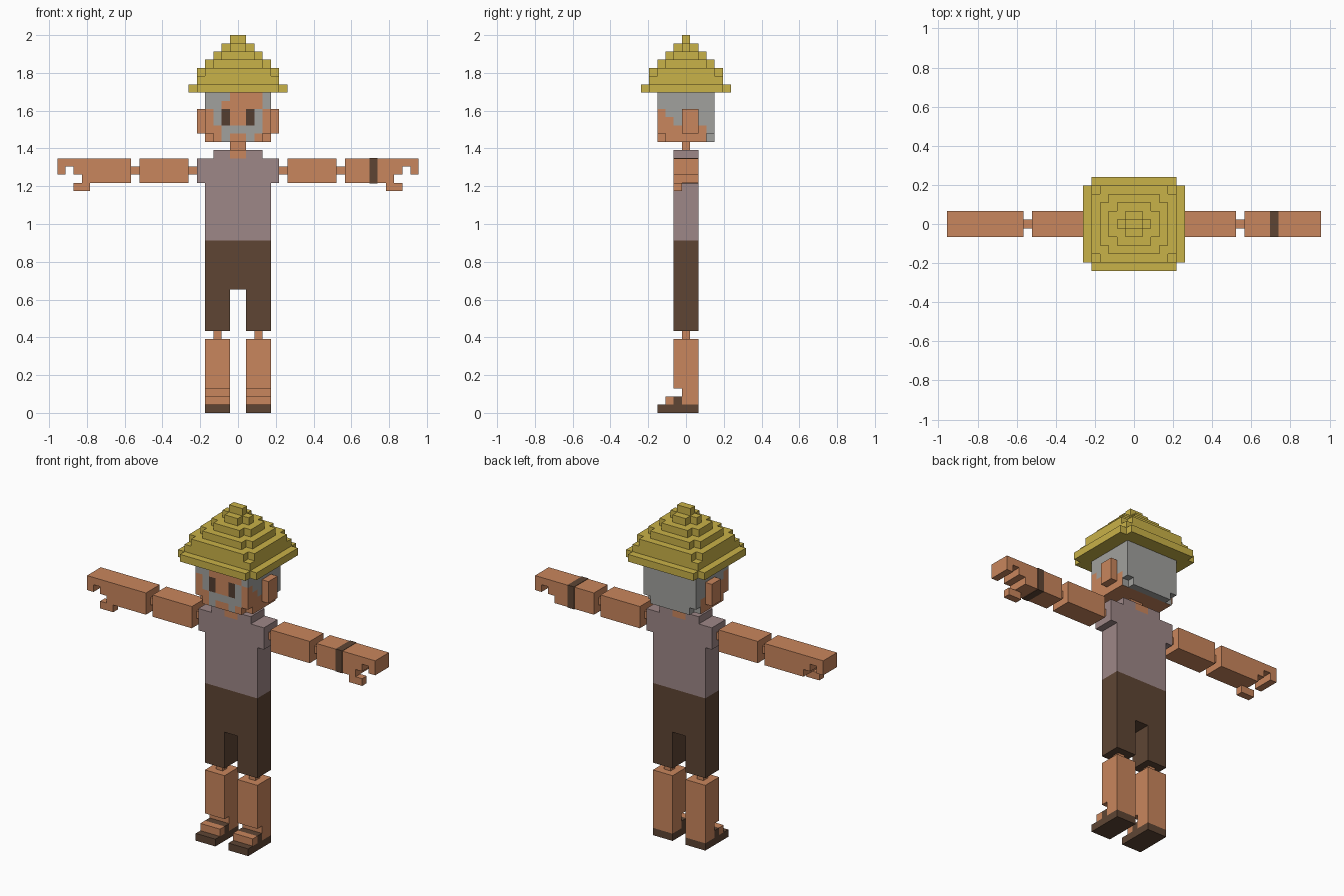
import bpy
import bmesh

if "Cube" in bpy.data.objects:
    bpy.data.objects.remove(bpy.data.objects["Cube"])

U = 2 / 46  # size of one block


def material(name, rgb):
    linear = [((c / 255 + 0.055) / 1.055) ** 2.4 for c in rgb]
    mat = bpy.data.materials.new(name)
    mat.use_nodes = True
    mat.diffuse_color = (*linear, 1)
    bsdf = mat.node_tree.nodes["Principled BSDF"]
    bsdf.inputs["Base Color"].default_value = (*linear, 1)
    bsdf.inputs["Roughness"].default_value = 0.9
    return mat


SKIN = material("warm skin", (201, 134, 93))
HAIR = material("grey hair", (161, 161, 158))
SHIRT = material("dusty mauve cloth", (158, 135, 135))
BROWN = material("dark brown leather", (94, 69, 52))
DARK = material("eye brown", (84, 61, 48))
STRAW = material("yellow straw", (201, 178, 72))


def finish(name, bm, mats):
    bmesh.ops.recalc_face_normals(bm, faces=bm.faces)
    mesh = bpy.data.meshes.new(name)
    bm.to_mesh(mesh)
    bm.free()
    for mat in mats:
        mesh.materials.append(mat)
    obj = bpy.data.objects.new(name, mesh)
    bpy.context.collection.objects.link(obj)
    return obj


def prism(name, mat, outline, axis, lo, hi, side=1):
    """Extrude a flat outline (in blocks) along an axis; side=-1 flips x."""
    place = {"x": lambda a, b, d: (d, a, b),
             "y": lambda a, b, d: (a, d, b),
             "z": lambda a, b, d: (a, b, d)}[axis]
    bm = bmesh.new()
    rings = []
    for depth in (lo, hi):
        ring = []
        for a, b in outline:
            x, y, z = place(a, b, depth)
            ring.append(bm.verts.new((x * side * U, y * U, z * U)))
        rings.append(ring)
        bm.faces.new(ring)
    low, high = rings
    for i in range(len(low)):
        j = (i + 1) % len(low)
        bm.faces.new((low[i], low[j], high[j], high[i]))
    return finish(name, bm, [mat])


def box(name, mat, x, y, z, side=1):
    outline = [(x[0], z[0]), (x[1], z[0]), (x[1], z[1]), (x[0], z[1])]
    return prism(name, mat, outline, "y", *y, side)


def symmetric(half):
    """Complete a right-hand outline with its mirror image."""
    return half + [(-a, b) for a, b in reversed(half)]


BODY = (-1.5, 1.5)
JOINT = (-0.5, 0.5)

# Clothes: shorts with a leg gap, shirt with shoulders and a neck opening
prism("shorts", BROWN, symmetric([(1, 15), (1, 10), (4, 10), (4, 21)]), "y", *BODY)
prism("shirt", SHIRT, symmetric([(4, 21), (4, 28), (5, 28), (5, 31), (3, 31),
                                 (3, 32), (1, 32), (1, 31)]), "y", *BODY)
box("neck_base", SKIN, (-1, 1), BODY, (31, 32))
box("neck", SKIN, (-1, 1), JOINT, (32, 33))

# Forearm outline ending in a hooked hand
FOREARM = [(13, 28), (18, 28), (18, 28), (19, 28), (19, 29), (20, 29), (20, 30),
           (21, 30), (21, 29), (22, 29), (22, 31), (13, 31)]
FOREARM.pop(1)
SHIN = [(-1.5, 9), (1.5, 9), (1.5, 1), (-0.5, 1), (-0.5, 3), (-1.5, 3)]

for label, s in (("left", 1), ("right", -1)):
    # Arms
    box(label + "_shoulder_joint", SKIN, (5, 6), JOINT, (29, 30), s)
    box(label + "_upper_arm", SKIN, (6, 12), BODY, (28, 31), s)
    box(label + "_elbow", SKIN, (12, 13), JOINT, (29, 30), s)
    prism(label + "_forearm", SKIN, FOREARM, "y", *BODY, s)
    box(label + "_thumb", SKIN, (18, 20), (-1.5, -0.5), (27, 28), s)
    # Legs and sandals
    box(label + "_knee", SKIN, (2, 3), JOINT, (9, 10), s)
    prism(label + "_shin", SKIN, SHIN, "x", 1, 4, s)
    box(label + "_toes", SKIN, (1, 4), (-2.5, -1.5), (1, 2), s)
    box(label + "_sandal_strap", BROWN, (1, 4), (-1.5, -0.5), (1, 2), s)
    box(label + "_sandal_sole", BROWN, (1, 4), (-3.5, 1.5), (0, 1), s)
    # Ears
    box(label + "_ear", SKIN, (4, 5), (-0.5, 1.5), (34, 37), s)

# Wrist band on the left arm
box("wrist_band", BROWN, (16, 17), (-1.55, 1.55), (27.95, 31.05))

# Head: block shell with clipped lower corners, painted by row
FACE = ["hhhssssh", "hhsssssh", "shessehs", "shessehs", "sshhhhhs", "sshsshss"]
SIDE = ["hhhhhhh", "hhhhhhh", "shhhhhh", "sshhshh", "sssssshh", "ssssssh"]
PAINT = "she"


def filled(i, j, k):
    corner = k == 0 and i in (0, 7) and j in (0, 6)
    return 0 <= i < 8 and 0 <= j < 7 and 0 <= k < 6 and not corner


def head_colour(i, j, k, axis, step):
    if axis == 1:
        return FACE[5 - k][i] if step < 0 else "h"
    if axis == 0:
        return SIDE[5 - k][j]
    return "s" if step < 0 and j < 6 else "h"


bm = bmesh.new()
for i in range(8):
    for j in range(7):
        for k in range(6):
            if not filled(i, j, k):
                continue
            for axis in range(3):
                for step in (-1, 1):
                    near = [i, j, k]
                    near[axis] += step
                    if filled(*near):
                        continue
                    quad = []
                    for a, b in ((0, 0), (1, 0), (1, 1), (0, 1)):
                        p = [i, j, k]
                        p[axis] += step > 0
                        p[(axis + 1) % 3] += a
                        p[(axis + 2) % 3] += b
                        quad.append(bm.verts.new(((p[0] - 4) * U, (p[1] - 3.5) * U,
                                                  (p[2] + 33) * U)))
                    face = bm.faces.new(quad)
                    face.material_index = PAINT.index(head_colour(i, j, k, axis, step))
bmesh.ops.remove_doubles(bm, verts=bm.verts, dist=U / 100)
bmesh.ops.recalc_face_normals(bm, faces=bm.faces)
bmesh.ops.dissolve_limit(bm, angle_limit=0.01, verts=bm.verts, edges=bm.edges,
                         delimit={"MATERIAL"})
finish("head", bm, [SKIN, HAIR, DARK])


# Straw hat: stepped tiers, most with clipped corners
def tier_outline(w, d, clip):
    if clip:
        half = [(w - 1, -d), (w - 1, 1 - d), (w, 1 - d),
                (w, d - 1), (w - 1, d - 1), (w - 1, d)]
    else:
        half = [(w, -d), (w, d)]
    return symmetric(half)


for level, width in enumerate((6, 5, 5, 4, 3, 2, 1)):
    clip = level != 1 and width > 1
    name = "hat_brim" if level == 0 else f"hat_tier_{level}"
    prism(name, STRAW, tier_outline(width, width - 0.5, clip), "z", 39 + level, 40 + level)
